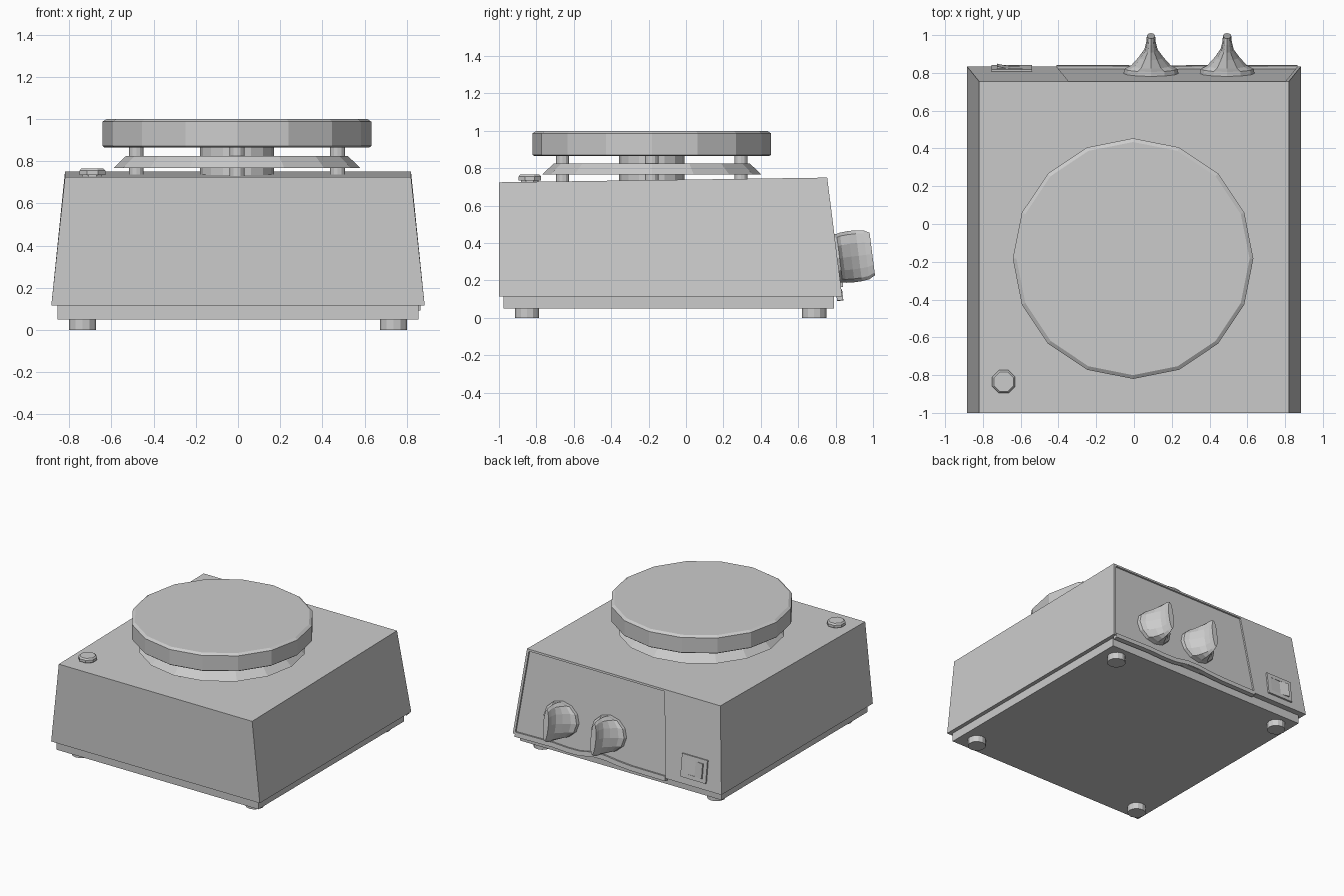
import bpy, bmesh, math
from mathutils import Vector, Matrix

if "Cube" in bpy.data.objects:
    bpy.data.objects.remove(bpy.data.objects["Cube"])

CX, CY = -0.005, -0.183                                  # hotplate axis
NORMAL = Vector((0, 0.635, 0.08)).normalized()           # control face normal


def finish(name, bm):
    bmesh.ops.recalc_face_normals(bm, faces=bm.faces)
    me = bpy.data.meshes.new(name)
    bm.to_mesh(me)
    bm.free()
    ob = bpy.data.objects.new(name, me)
    bpy.context.collection.objects.link(ob)
    return ob


def loft(name, rings):
    """Skin equal-length point rings and cap both ends."""
    bm = bmesh.new()
    vs = [[bm.verts.new(p) for p in r] for r in rings]
    n = len(rings[0])
    for a, b in zip(vs, vs[1:]):
        for i in range(n):
            j = (i + 1) % n
            bm.faces.new((a[i], a[j], b[j], b[i]))
    bm.faces.new(vs[0][::-1])
    bm.faces.new(vs[-1])
    return finish(name, bm)


def lathe(name, x, y, profile, n, turn=0.0):
    """Vertical turned part from (radius, z) pairs."""
    return loft(name, [[(x + r * math.cos(turn + 2 * math.pi * i / n),
                         y + r * math.sin(turn + 2 * math.pi * i / n), z)
                        for i in range(n)] for r, z in profile])


def rect(x0, x1, y0, y1, z0, z1=None):
    z1 = z0 if z1 is None else z1
    return [(x0, y0, z0), (x1, y0, z0), (x1, y1, z1), (x0, y1, z1)]


def back(x, z, d=0.0):
    """Point on the sloping control face, offset outward by d."""
    return Vector((x, 0.835 - 0.08 * (z - 0.115) / 0.635, z)) + NORMAL * d


def panel(name, pts, d0, d1):
    return loft(name, [[back(x, z, d) for x, z in pts] for d in (d0, d1)])


# housing with tapered sides and slightly sloping top
housing = loft("housing", [rect(-0.885, 0.885, -1, 0.835, 0.115),
                           rect(-0.82, 0.82, -1, 0.755, 0.725, 0.75)])

# recessed control panel with wavy lower edge
wave = [(0.865, 0.13), (0.55, 0.135), (0.42, 0.128), (0.32, 0.13), (0.2, 0.152),
        (0.1, 0.152), (0.0, 0.14), (-0.12, 0.132), (-0.41, 0.13)]
cutter = panel("panel_cutter", wave + [(-0.347, 0.735), (0.803, 0.735)], -0.012, 0.06)
cutter.hide_render = True
cutter.hide_set(True)
cut = housing.modifiers.new("panel_recess", 'BOOLEAN')
cut.operation = 'DIFFERENCE'
cut.solver = 'EXACT'
cut.object = cutter
panel("panel_lip", wave + [(x, z - 0.035) for x, z in reversed(wave)], -0.03, 0.004)

# base plate and feet
loft("base_plate", [rect(-0.855, 0.855, -0.975, 0.79, z) for z in (0.05, 0.12)])
for sx in (-1, 1):
    for y in (-0.85, 0.685):
        lathe("foot", sx * 0.737, y, [(0.065, 0), (0.065, 0.055)], 12)

# hotplate, heat shield, hub and posts
lathe("hotplate", CX, CY, [(0.628, 0.865), (0.637, 0.872), (0.637, 0.987), (0.617, 1.0)], 16)
lathe("heat_shield", CX, CY, [(0.585, 0.767), (0.525, 0.825)], 16)
lathe("hub", CX, CY, [(0.175, 0.72), (0.175, 0.87)], 16)
for dx, dy in ((1, 0), (-1, 0), (0, 1), (0, -1)):
    lathe("post", CX + dx * 0.477, CY + dy * 0.477, [(0.035, 0.72), (0.035, 0.87)], 12)

# round button on the top
lathe("top_button", -0.69, -0.835,
      [(0.05, 0.715), (0.05, 0.735), (0.066, 0.735), (0.066, 0.755), (0.056, 0.766)],
      8, math.pi / 8)

# control knobs: round skirt pinched into an upright grip
TILT = Matrix.Rotation(math.atan2(0.08, 0.635), 3, 'X')
SECTIONS = [(0.125, 0.125, -0.02), (0.145, 0.13, -0.012), (0.14, 0.13, 0.012),
            (0.105, 0.135, 0.03), (0.065, 0.138, 0.075), (0.035, 0.137, 0.115),
            (0.025, 0.132, 0.155), (0.022, 0.115, 0.188)]
for kx in (0.09, 0.493):
    centre = back(kx, 0.318)
    loft("knob", [[centre + TILT @ Vector((w * math.cos(math.pi * i / 6), d,
                                           h * math.sin(math.pi * i / 6)))
                   for i in range(12)] for w, h, d in SECTIONS])

# rocker switch: bezel made of four bars, with a tilted rocker inside
X0, X1, Z0, Z1, B = -0.755, -0.54, 0.165, 0.335, 0.03
for a, b, c, d in ((X0, X1, Z0, Z0 + B), (X0, X1, Z1 - B, Z1),
                   (X0, X0 + B, Z0 + B, Z1 - B), (X1 - B, X1, Z0 + B, Z1 - B)):
    panel("switch_bezel", [(a, c), (b, c), (b, d), (a, d)], -0.01, 0.012)
section = [(X0 + B, -0.01), (X0 + B, 0.024), (-0.655, 0.008), (X1 - B, 0.012), (X1 - B, -0.01)]
loft("switch_rocker", [[back(x, z, d) for x, d in section] for z in (Z0 + B, Z1 - B)])
